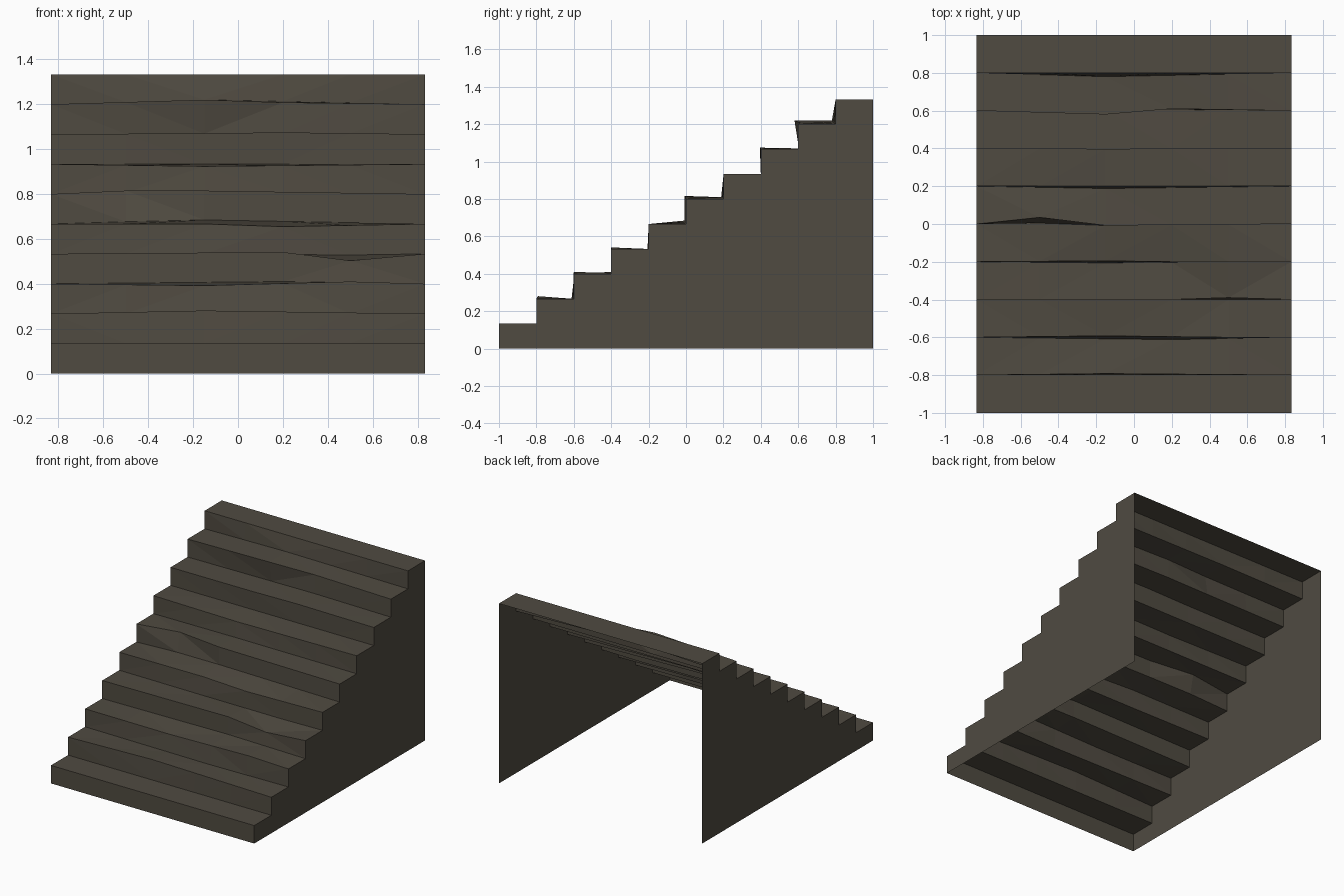
import bpy
import bmesh

cube = bpy.data.objects.get("Cube")
if cube:
    bpy.data.objects.remove(cube, do_unlink=True)

STEPS = 10
RUN = 2 / STEPS
RISE = RUN * 2 / 3
HALF_WIDTH = 5 / 6

stone = bpy.data.materials.new("dark weathered stone")
stone.use_nodes = True
stone_colour = (0.08, 0.07, 0.053, 1)
stone.diffuse_color = stone_colour
stone.node_tree.nodes["Principled BSDF"].inputs["Base Color"].default_value = stone_colour

# Columns across the stair where the edges may be worn out of line
columns = [-HALF_WIDTH, -0.5, -0.15, 0.2, 0.5, HALF_WIDTH]

# Wear on an edge: (step, edge) -> bends as (column, shift in y, shift in z)
wear = {
    (2, "nose"): [(2, 0.008, 0.014)],
    (2, "crease"): [(3, -0.012, 0)],
    (3, "nose"): [(2, 0.008, -0.008), (4, 0, 0.01)],
    (3, "crease"): [(3, 0, 0.01)],
    (4, "nose"): [(3, 0, 0.008), (4, 0.01, -0.03)],
    (4, "crease"): [(2, -0.006, 0), (4, 0, -0.005)],
    (5, "nose"): [(2, 0.005, 0), (3, 0, -0.012)],
    (5, "crease"): [(1, 0.005, 0.01), (2, -0.008, 0.018)],
    (6, "nose"): [(1, 0.035, 0.015), (2, -0.008, 0.015)],
    (6, "crease"): [(2, -0.012, 0.01)],
    (7, "nose"): [(2, 0, -0.01)],
    (8, "nose"): [(2, -0.005, 0.004), (3, -0.003, 0.008)],
    (8, "crease"): [(3, 0.006, 0.004)],
    (9, "nose"): [(2, -0.02, 0.02), (3, 0.01, 0.008)],
    (9, "crease"): [(2, -0.02, 0.02)],
}


def bend(key, x):
    """Shift of an edge at x, running straight between its bends."""
    knots = [(columns[0], 0, 0)]
    knots += [(columns[c], dy, dz) for c, dy, dz in wear.get(key, [])]
    knots.append((columns[-1], 0, 0))
    for a, b in zip(knots, knots[1:]):
        if x <= b[0]:
            t = (x - a[0]) / (b[0] - a[0])
            return [p + (q - p) * t for p, q in zip(a[1:], b[1:])]
    return [0, 0]


def stair_profile(x):
    """Side outline of the flight at x, from the bottom front to the top back."""
    points = [(x, -1, 0)]
    for step in range(1, STEPS + 1):
        for edge, y in (("nose", step - 1), ("crease", step)):
            dy, dz = bend((step, edge), x)
            points.append((x, -1 + y * RUN + dy, step * RISE + dz))
    return points


def make_object(name, bm):
    mesh = bpy.data.meshes.new(name)
    bm.to_mesh(mesh)
    bm.free()
    mesh.materials.append(stone)
    obj = bpy.data.objects.new(name, mesh)
    bpy.context.collection.objects.link(obj)
    return obj


# Treads and risers: one folded sheet, open underneath and behind
bm = bmesh.new()
rows = [[bm.verts.new(p) for p in stair_profile(x)] for x in columns]
for left, right in zip(rows, rows[1:]):
    for i in range(len(left) - 1):
        bm.faces.new((left[i], right[i], right[i + 1], left[i + 1]))
bmesh.ops.triangulate(bm, faces=bm.faces[:], quad_method="SHORT_EDGE")
make_object("treads_and_risers", bm)

# Flat stepped side walls
for name, x in (("right_side_wall", -HALF_WIDTH), ("left_side_wall", HALF_WIDTH)):
    bm = bmesh.new()
    outline = stair_profile(x) + [(x, 1, 0)]
    if x > 0:
        outline.reverse()
    bm.faces.new([bm.verts.new(p) for p in outline])
    bm.normal_update()
    make_object(name, bm)
